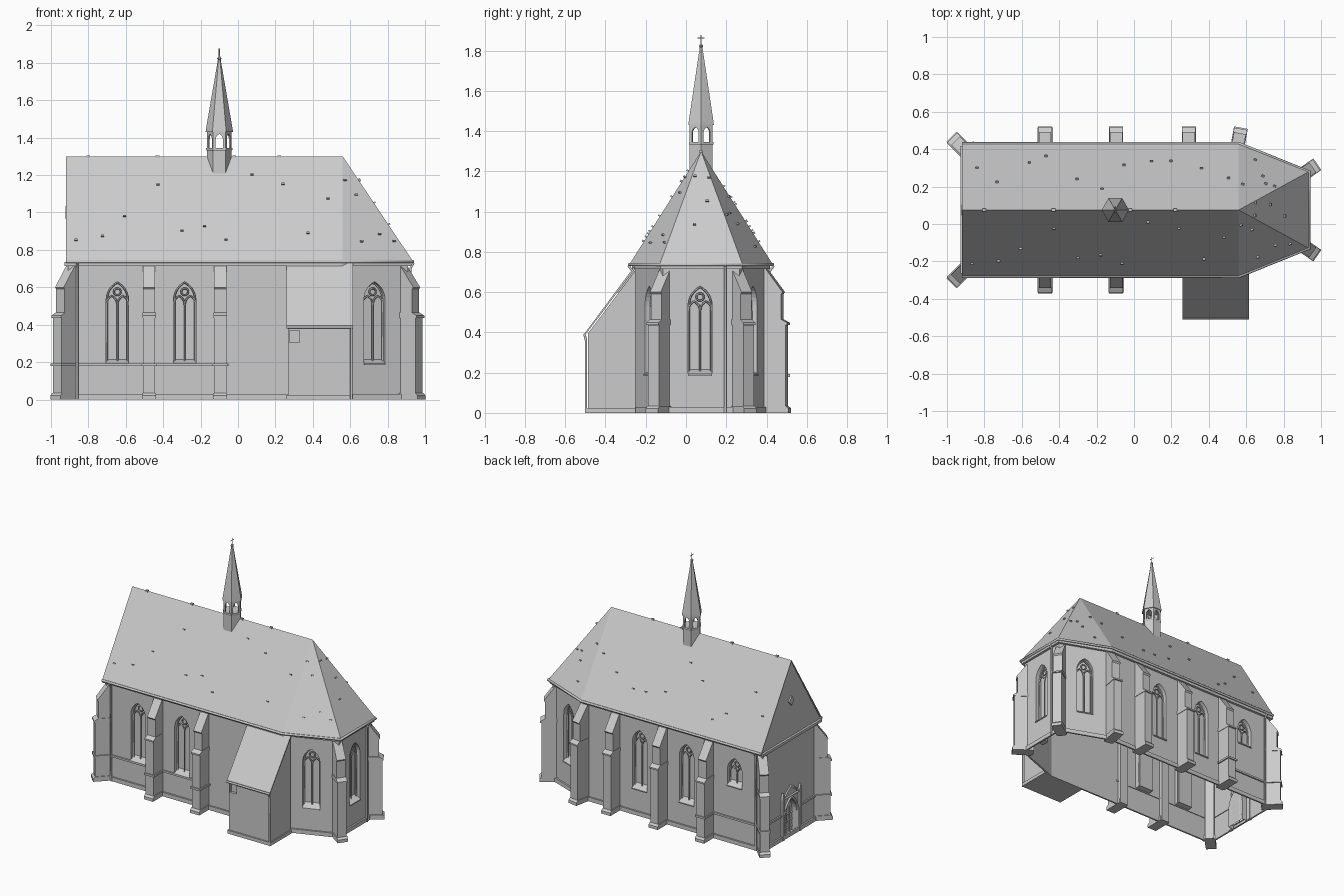
import bpy, bmesh, math, random
from mathutils import Matrix, Vector

if "Cube" in bpy.data.objects:
    bpy.data.objects.remove(bpy.data.objects["Cube"])

random.seed(4)
YC = 0.075                                   # church axis
rad = math.radians
WALL = [(-.91, -.25), (.55, -.25), (.91, -.115), (.91, .265), (.55, .40), (-.91, .40)]
EAVE = [(-.92, -.28), (.56, -.28), (.935, -.13), (.935, .28), (.56, .43), (-.92, .43)]


def mesh(name, verts, faces, fix=True):
    me = bpy.data.meshes.new(name)
    me.from_pydata([tuple(v) for v in verts], [], faces)
    if fix:
        bm = bmesh.new()
        bm.from_mesh(me)
        bmesh.ops.recalc_face_normals(bm, faces=bm.faces)
        bm.to_mesh(me)
        bm.free()
    ob = bpy.data.objects.new(name, me)
    bpy.context.collection.objects.link(ob)
    return ob


def prism(name, pts, z0, z1, m=Matrix()):
    n = len(pts)
    v = [m @ Vector((p[0], p[1], z)) for z in (z0, z1) for p in pts]
    f = [list(range(n))[::-1], list(range(n, 2 * n))]
    f += [[i, (i + 1) % n, (i + 1) % n + n, i + n] for i in range(n)]
    return mesh(name, v, f)


def rect(x0, x1, y0, y1):
    return [(x0, y0), (x1, y0), (x1, y1), (x0, y1)]


def frame(x, y, deg):
    """Local x runs along the wall, y is up, z points out of the wall."""
    c, s = math.cos(rad(deg)), math.sin(rad(deg))
    return Matrix(((-s, 0, c, x), (c, 0, s, y), (0, 1, 0, 0), (0, 0, 0, 1)))


def side_frame(x, y, deg):
    """Local x points out of the wall, y is up, z runs along the wall."""
    c, s = math.cos(rad(deg)), math.sin(rad(deg))
    return Matrix(((c, 0, s, x), (s, 0, -c, y), (0, 1, 0, 0), (0, 0, 0, 1)))


def bars(name, paths, r, m=Matrix(), res=0):
    cu = bpy.data.curves.new(name, 'CURVE')
    cu.dimensions, cu.bevel_depth, cu.bevel_resolution, cu.use_fill_caps = '3D', r, res, True
    for path in paths:
        sp = cu.splines.new('POLY')
        sp.points.add(len(path) - 1)
        for p, q in zip(sp.points, path):
            p.co = (*(m @ Vector(q)), 1)
    tmp = bpy.data.objects.new(name + "_path", cu)
    bpy.context.collection.objects.link(tmp)
    me = bpy.data.meshes.new_from_object(tmp.evaluated_get(bpy.context.evaluated_depsgraph_get()))
    bpy.data.objects.remove(tmp)
    ob = bpy.data.objects.new(name, me)
    bpy.context.collection.objects.link(ob)
    return ob


def arch(w, z0, z1, cx=0, n=6):
    """Pointed arch outline from lower left over the apex to lower right."""
    r, zs = .89 * w, z1 - .8 * w
    t = math.acos((r - w / 2) / r)
    right = [(w / 2 - r + r * math.cos(t * i / n), zs + r * math.sin(t * i / n)) for i in range(n + 1)]
    right[-1] = (0, z1)
    left = [(-x, z) for x, z in right]
    pts = [(-w / 2, z0)] + left + right[-2::-1] + [(w / 2, z0)]
    return [(x + cx, z) for x, z in pts]


def cut_and_open(ob, cutters, top):
    """Cut niches, then remove floor and ceiling so the shell is open."""
    for c in cutters:
        md = ob.modifiers.new("niche", 'BOOLEAN')
        md.operation, md.solver, md.object = 'DIFFERENCE', 'EXACT', c
    me = bpy.data.meshes.new_from_object(ob.evaluated_get(bpy.context.evaluated_depsgraph_get()))
    ob.modifiers.clear()
    ob.data = me
    for c in cutters:
        bpy.data.objects.remove(c)
    bm = bmesh.new()
    bm.from_mesh(me)
    kill = [f for f in bm.faces if abs(f.normal.z) > .99
            and (f.calc_center_median().z < .001 or f.calc_center_median().z > top)]
    bmesh.ops.delete(bm, geom=kill, context='FACES')
    bm.to_mesh(me)
    bm.free()


def offset(poly, d):
    out, n = [], len(poly)
    for i in range(n):
        a, b, c = (Vector(poly[(i + k) % n]) for k in (-1, 0, 1))
        n1, n2 = [Vector((e.y, -e.x)).normalized() for e in (b - a, c - b)]
        out.append(tuple(b + (n1 + n2) * d / (1 + n1.dot(n2))))
    return out


def ring(name, poly, d, z0, z1):
    n, out = len(poly), offset(poly, d)
    v = [(*p, z) for z in (z0, z1) for q in (poly, out) for p in q]
    f = []
    for i in range(n):
        j = (i + 1) % n
        f += [[n + i, n + j, 3 * n + j, 3 * n + i], [2 * n + i, 3 * n + i, 3 * n + j, 2 * n + j],
              [i, j, n + j, n + i]]
    return mesh(name, v, f)


# Windows: niches cut into the walls, tracery and sills
windows = [(-.645, -.25, -90, .19), (-.285, -.25, -90, .19), (.73, -.1825, -69.4, .19), (.91, .07, 0, .19),
           (.73, .3325, 69.4, .19), (.10, .40, 90, .19), (-.285, .40, 90, .19), (-.68, .40, 90, .42)]
cutters = []
W, TOP = .12, .63
for x, y, deg, z0 in windows:
    m = frame(x, y, deg)
    cutters.append(prism("window_cutter", arch(W, z0, TOP), -.045, .05, m))
    zs = TOP - .8 * W
    t = -.03
    paths = [arch(W - .01, z0, TOP - .005), arch(W / 2, z0, zs + .02, -W / 4, 4), arch(W / 2, z0, zs + .02, W / 4, 4),
             [(.019 * math.cos(k * math.pi / 5), zs + .042 + .019 * math.sin(k * math.pi / 5)) for k in range(11)]]
    bars("window_tracery", [[(a, b, t) for a, b in p] for p in paths], .005, m)
    prism("window_sill", [(-.045, z0), (.008, z0 - .006), (.008, z0 + .002), (-.045, z0 + .025)],
          -W / 2, W / 2, side_frame(x, y, deg))
west = frame(-.91, YC, 180)
cutters.append(prism("door_cutter", arch(.15, -.02, .27), -.04, .05, west))

# Walls
walls = prism("walls", WALL, 0, .735)
cut_and_open(walls, cutters, .73)
ring("wall_plinth", WALL, .012, 0, .03)
ring("cornice", WALL, .018, .715, .735)
mesh("west_gable", [(-.912, -.275, .735), (-.912, .425, .735), (-.912, YC, 1.295)], [[0, 2, 1]], False)
prism("gable_vent", [(0, .965), (.03, 1.0), (0, 1.035), (-.03, 1.0)], -.005, .012, west)

# Main roof with polygonal hip
ev = [(x, y, .74) for x, y in EAVE] + [(-.92, YC, 1.3), (.56, YC, 1.3)]
roof_faces = [[0, 1, 7, 6], [1, 2, 7], [2, 3, 7], [3, 4, 7], [4, 5, 6, 7]]
mesh("main_roof", ev, roof_faces, False)
bars("gutter", [[(x, y, .737) for x, y in EAVE]], .009, res=1)

# Roof hooks and ridge caps
for face, count in zip(roof_faces, (11, 5, 4, 5, 11)):
    a, b, top = (Vector(ev[face[k]]) for k in (0, 1, 2))
    end = Vector(ev[face[3]]) if len(face) == 4 else top
    up = (b - a).cross(top - a).normalized()
    along = (b - a).normalized()
    m = Matrix((along, up.cross(along), up)).transposed().to_4x4()
    for k in range(count):
        s, h = (k + .5 + random.uniform(-.2, .2)) / count, random.uniform(.12, .88)
        m.translation = a.lerp(b, s).lerp(end.lerp(top, s), h)
        prism("roof_hook", rect(-.008, .008, -.004, .004), -.002, .010, m)
for x in (-.8, -.43, -.02, .22):
    prism("ridge_cap", rect(x - .01, x + .01, YC - .008, YC + .008), 1.292, 1.305)

# Buttresses: body, base, weathering band, optional string course
body = [(-.03, 0), (.108, 0), (.108, .435), (.085, .465), (.085, .59), (.092, .60), (0, .725), (-.03, .725)]
base = [(-.02, 0), (.122, 0), (.122, .022), (.108, .035), (-.02, .035)]
band = [(0, .437), (.116, .437), (.116, .448), (.085, .465), (0, .465)]
spots = [(-.475, .40, 90, True), (-.095, .40, 90, False), (.293, .40, 90, False), (.55, .395, 79.7, False),
         (-.89, .38, 135, True), (.88, .25, 34.7, False)]
south = [(x, 2 * YC - y, -d, s or x == -.095) for x, y, d, s in spots if x not in (.293, .55)]
for x, y, d, course in spots + south:
    m = side_frame(x, y, d)
    prism("buttress", body, -.0325, .0325, m)
    prism("buttress_base", base, -.0375, .0375, m)
    prism("buttress_weathering", band, -.036, .036, m)
    if course:
        prism("buttress_string_course", rect(0, .117, .178, .192), -.041, .041, m)

# String courses on the walls
for name, x0, x1, m in (("south", -.91, -.05, frame(0, -.25, -90)), ("north", .43, .91, frame(0, .40, 90)),
                        ("west_a", -.325, -.115, west), ("west_b", .115, .325, west)):
    prism(name + "_string_course", rect(x0, x1, .178, .192), -.005, .01, m)

# Sacristy lean-to on the south side
m = Matrix(((0, 0, 1, 0), (1, 0, 0, 0), (0, 1, 0, 0), (0, 0, 0, 1)))
annex = prism("annex_walls", [(-.25, 0), (-.487, 0), (-.487, .395), (-.25, .71)], .267, .605, m)
hole = prism("annex_window_cutter", rect(.275, .33, .305, .37), -.02, .05, frame(0, -.487, -90))
cut_and_open(annex, [hole], 2)
prism("annex_roof", [(-.502, .385), (-.255, .713), (-.255, .73), (-.502, .397)], .26, .614, m)
prism("annex_plinth", rect(-.497, -.25, 0, .025), .26, .614, m)
bars("annex_gutter", [[(.258, -.503, .387), (.616, -.503, .387)]], .008, res=1)

# Downpipes
bars("downpipes", [[(-.86, -.285, .73), (-.86, -.262, .70), (-.86, -.262, 0)],
                   [(-.86, .435, .73), (-.86, .412, .70), (-.86, .412, 0)],
                   [(.938, .195, .73), (.922, .195, .70), (.922, .195, 0)],
                   [(.606, -.503, .385), (.606, -.497, .36), (.606, -.497, 0)]], .007, res=1)

# West portal: moulded arch, side posts, gable and iron straps
bars("portal_arch", [[(a, b, .004) for a, b in arch(.165, 0, .285)]], .009, west)
for s in (-1, 1):
    prism("portal_post", rect(s * .1 - .012, s * .1 + .012, 0, .30), -.005, .016, west)
    prism("portal_pinnacle", [(s * .1 - .014, .30), (s * .1 + .014, .30), (s * .1, .35)], -.005, .016, west)
bars("portal_gable", [[(-.1, .295, .004), (0, .37, .004), (.1, .295, .004)], [(-.1, .295, .004), (.1, .295, .004)]],
     .008, west)
bars("door_straps", [[(-.07, z, -.036), (.07, z, -.036)] for z in (.04, .09, .14)]
     + [[(x, 0, -.036), (x, .19, -.036)] for x in (-.04, 0, .04)], .006, west)


# Ridge turret: hexagonal base, open lantern, spire and cross
def hexagon(name, profile):
    v = [(-.1 + r * math.cos(rad(60 * k)), YC + r * math.sin(rad(60 * k)), z) for r, z in profile for k in range(6)]
    n = len(profile)
    f = [[i * 6 + k, i * 6 + (k + 1) % 6, i * 6 + 6 + (k + 1) % 6, i * 6 + 6 + k] for i in range(n - 1) for k in range(6)]
    return mesh(name, v, f + [list(range(6))[::-1], list(range(n * 6 - 6, n * 6))])


hexagon("turret_base", [(.066, 1.19), (.066, 1.33), (.070, 1.335), (.070, 1.345)])
panel = [(-.0325, 1.344)] + arch(.038, 1.344, 1.42) + [(.0325, 1.344), (.0325, 1.435), (-.0325, 1.435)]
for k in range(6):
    a = 30 + 60 * k
    prism("lantern_arch", panel, -.009, 0, frame(-.1 + .057 * math.cos(rad(a)), YC + .057 * math.sin(rad(a)), a))
hexagon("spire", [(.073, 1.43), (.072, 1.442), (.007, 1.82)])
hexagon("spire_knob", [(.004, 1.812), (.011, 1.82), (.011, 1.826), (.004, 1.834)])
bars("cross", [[(-.1, YC, 1.82), (-.1, YC, 1.878)], [(-.1, YC - .018, 1.862), (-.1, YC + .018, 1.862)]], .003)
